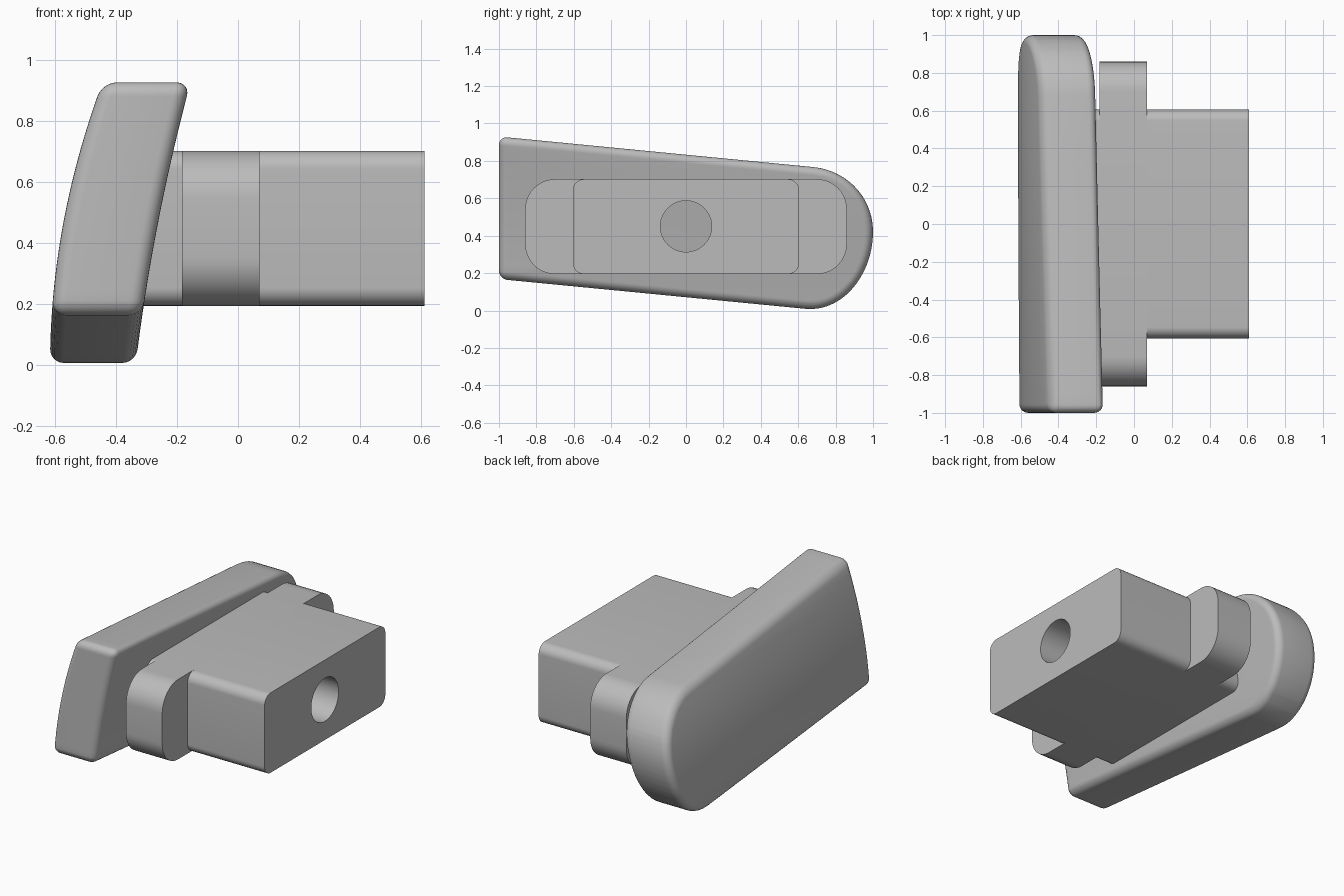
import bpy, bmesh, math
from mathutils import Vector
from mathutils.geometry import interpolate_bezier

cube = bpy.data.objects.get("Cube")
if cube:
    bpy.data.objects.remove(cube, do_unlink=True)

grey = bpy.data.materials.new("plain grey")
grey.use_nodes = True
grey.diffuse_color = (0.5, 0.5, 0.5, 1)
grey.node_tree.nodes["Principled BSDF"].inputs["Base Color"].default_value = (0.5, 0.5, 0.5, 1)


def extrude_outline(points, x0, x1):
    """Solid made by sweeping a (y, z) outline along x."""
    bm = bmesh.new()
    face = bm.faces.new([bm.verts.new((x0, y, z)) for y, z in points])
    swept = bmesh.ops.extrude_face_region(bm, geom=[face])["geom"]
    verts = [g for g in swept if isinstance(g, bmesh.types.BMVert)]
    bmesh.ops.translate(bm, verts=verts, vec=(x1 - x0, 0, 0))
    bmesh.ops.recalc_face_normals(bm, faces=bm.faces)
    return bm


def finish(bm, name):
    mesh = bpy.data.meshes.new(name)
    bm.to_mesh(mesh)
    bm.free()
    mesh.materials.append(grey)
    obj = bpy.data.objects.new(name, mesh)
    bpy.context.collection.objects.link(obj)
    return obj


def smooth(obj):
    bpy.ops.object.select_all(action='DESELECT')
    obj.select_set(True)
    bpy.context.view_layer.objects.active = obj
    bpy.ops.object.shade_smooth_by_angle(angle=math.radians(30))


def rounded_rect(half, low, high, r, steps=10):
    pts = []
    corners = [(half - r, high - r), (r - half, high - r), (r - half, low + r), (half - r, low + r)]
    for i, (cy, cz) in enumerate(corners):
        for k in range(steps + 1):
            a = math.pi / 2 * (i + k / steps)
            pts.append((cy + r * math.cos(a), cz + r * math.sin(a)))
    return pts


# Curved face plate: square at the front, rounded at the back
def arc(*ctrl):
    return [tuple(p) for p in interpolate_bezier(*[Vector(c) for c in ctrl], 16)]


outline = [(-1, 0.168), (-1, 0.93)]
outline += arc((0.68, 0.767), (0.856, 0.75), (1, 0.61), (1, 0.42))
outline += arc((1, 0.42), (1, 0.195), (0.84, -0.01), (0.64, 0.009))[1:]
T = 0.29
bm = extrude_outline(outline, 0, T)
sharp = [e for e in bm.edges if e.calc_face_angle(0) > math.radians(30)]
bmesh.ops.bevel(bm, geom=sharp, offset=0.045, offset_type='OFFSET', segments=6,
                profile=0.5, affect='EDGES', clamp_overlap=True)
for i in range(1, 24):
    bmesh.ops.bisect_plane(bm, geom=bm.verts[:] + bm.edges[:] + bm.faces[:],
                           plane_co=(0, 0, i * 0.04), plane_no=(0, 0, 1))
for v in bm.verts:
    z, t = v.co.z, v.co.x / T
    outer = -0.615 + 0.2 * z * z
    inner = -0.335 + 0.12 * z + 0.08 * z * z
    v.co.x = outer + (inner - outer) * t
smooth(finish(bm, "face_plate"))

# Neck, collar and block in a row, bored through to the plate
LOW, HIGH = 0.195, 0.702
parts = [("neck", 0.605, 0.06, -0.36, -0.183),
         ("collar", 0.86, 0.16, -0.183, 0.07),
         ("block", 0.605, 0.06, 0.07, 0.61)]

bore = [(0.137 * math.cos(a), 0.45 + 0.137 * math.sin(a))
        for a in (math.tau * k / 48 for k in range(48))]
cutter = finish(extrude_outline(bore, -0.5, 0.8), "bore_cutter")
cutter.hide_render = True
cutter.hide_set(True)

for name, half, r, x0, x1 in parts:
    obj = finish(extrude_outline(rounded_rect(half, LOW, HIGH, r), x0, x1), name)
    cut = obj.modifiers.new("bore", 'BOOLEAN')
    cut.operation = 'DIFFERENCE'
    cut.solver = 'EXACT'
    cut.object = cutter
    bpy.ops.object.select_all(action='DESELECT')
    obj.select_set(True)
    bpy.context.view_layer.objects.active = obj
    bpy.ops.object.modifier_apply(modifier=cut.name)
    smooth(obj)
bpy.data.objects.remove(cutter, do_unlink=True)
